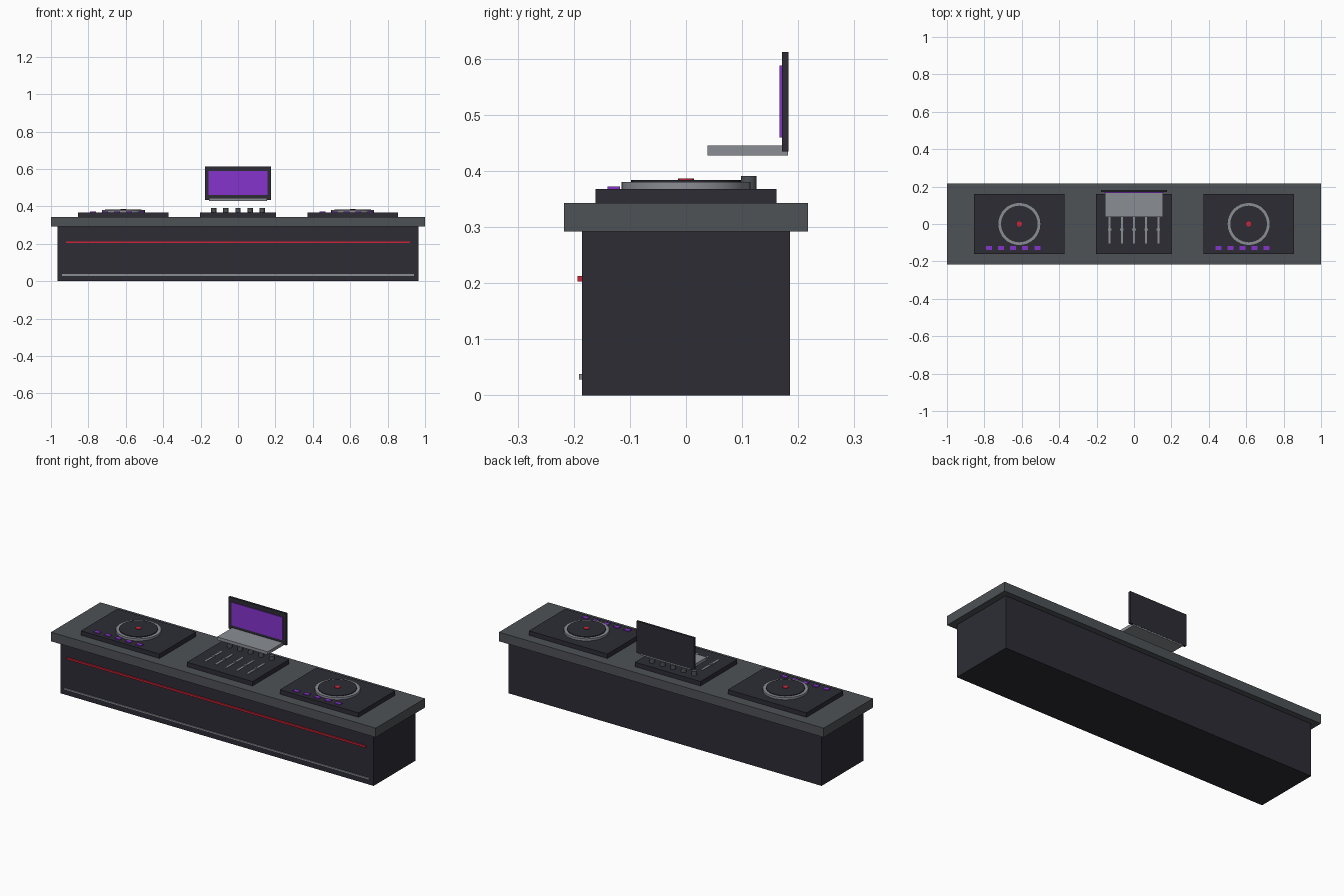
import bpy
import math

if "Cube" in bpy.data.objects:
    bpy.data.objects.remove(bpy.data.objects["Cube"])


def srgb(r, g, b):
    def lin(v):
        v /= 255
        return v / 12.92 if v <= 0.04045 else ((v + 0.055) / 1.055) ** 2.4
    return (lin(r), lin(g), lin(b), 1)


def material(name, rgb):
    m = bpy.data.materials.new(name)
    m.diffuse_color = srgb(*rgb)
    m.use_nodes = True
    m.node_tree.nodes["Principled BSDF"].inputs["Base Color"].default_value = m.diffuse_color
    return m


CHARCOAL = material("charcoal", (45, 44, 53))
SLATE = material("slate grey", (78, 82, 86))
SILVER = material("silver", (138, 141, 148))
PURPLE = material("purple", (134, 52, 205))
RED = material("red", (205, 35, 55))


def box(name, mat, x, y, z):
    """Box from (min, max) ranges."""
    bpy.ops.mesh.primitive_cube_add(size=1)
    ob = bpy.context.object
    ob.name = name
    ob.data.materials.append(mat)
    for v in ob.data.vertices:
        v.co = [r[0] if c < 0 else r[1] for c, r in zip(v.co, (x, y, z))]
    return ob


def disc(name, mat, x, y, radius, z0, z1, sides=32):
    bpy.ops.mesh.primitive_cylinder_add(vertices=sides, radius=radius, depth=z1 - z0,
                                        location=(x, y, (z0 + z1) / 2))
    ob = bpy.context.object
    ob.name = name
    ob.data.materials.append(mat)
    bpy.ops.object.shade_smooth_by_angle(angle=math.radians(30))
    return ob


# Booth body, counter and front strips
box("cabinet", CHARCOAL, (-0.965, 0.965), (-0.185, 0.185), (0, 0.292))
box("counter", SLATE, (-1, 1), (-0.217, 0.217), (0.292, 0.343))
box("light_strip", RED, (-0.92, 0.92), (-0.193, -0.185), (0.203, 0.213))
box("kick_strip", SILVER, (-0.94, 0.94), (-0.191, -0.185), (0.028, 0.038))

# Two decks with platter, record, spindle and pads
for side, cx in (("left", -0.613), ("right", 0.613)):
    box(side + "_deck", CHARCOAL, (cx - 0.242, cx + 0.242), (-0.161, 0.161), (0.343, 0.368))
    disc(side + "_platter", SILVER, cx, 0, 0.115, 0.366, 0.380)
    disc(side + "_record", CHARCOAL, cx, 0, 0.098, 0.378, 0.384)
    disc(side + "_spindle", RED, cx, 0, 0.014, 0.382, 0.387, 12)
    for i in range(5):
        px = cx - 0.162 + i * 0.0645
        box(f"{side}_pad_{i}", PURPLE, (px - 0.016, px + 0.016), (-0.140, -0.118), (0.366, 0.372))

# Mixer with fader slots, caps and knobs
box("mixer", CHARCOAL, (-0.202, 0.202), (-0.161, 0.161), (0.343, 0.368))
for i in range(5):
    x = (i - 2) * 0.065
    box(f"fader_slot_{i}", SILVER, (x - 0.005, x + 0.005), (-0.103, 0.045), (0.366, 0.370))
    box(f"fader_cap_{i}", SILVER, (x - 0.010, x + 0.010), (-0.036, -0.025), (0.368, 0.376))
    disc(f"mixer_knob_{i}", SLATE, x, 0.112, 0.014, 0.367, 0.391, 16)

# Raised laptop
box("laptop_base", SILVER, (-0.156, 0.156), (0.038, 0.182), (0.428, 0.445))
box("laptop_lid", CHARCOAL, (-0.177, 0.177), (0.171, 0.183), (0.435, 0.612))
box("laptop_display", PURPLE, (-0.157, 0.157), (0.167, 0.171), (0.460, 0.588))
